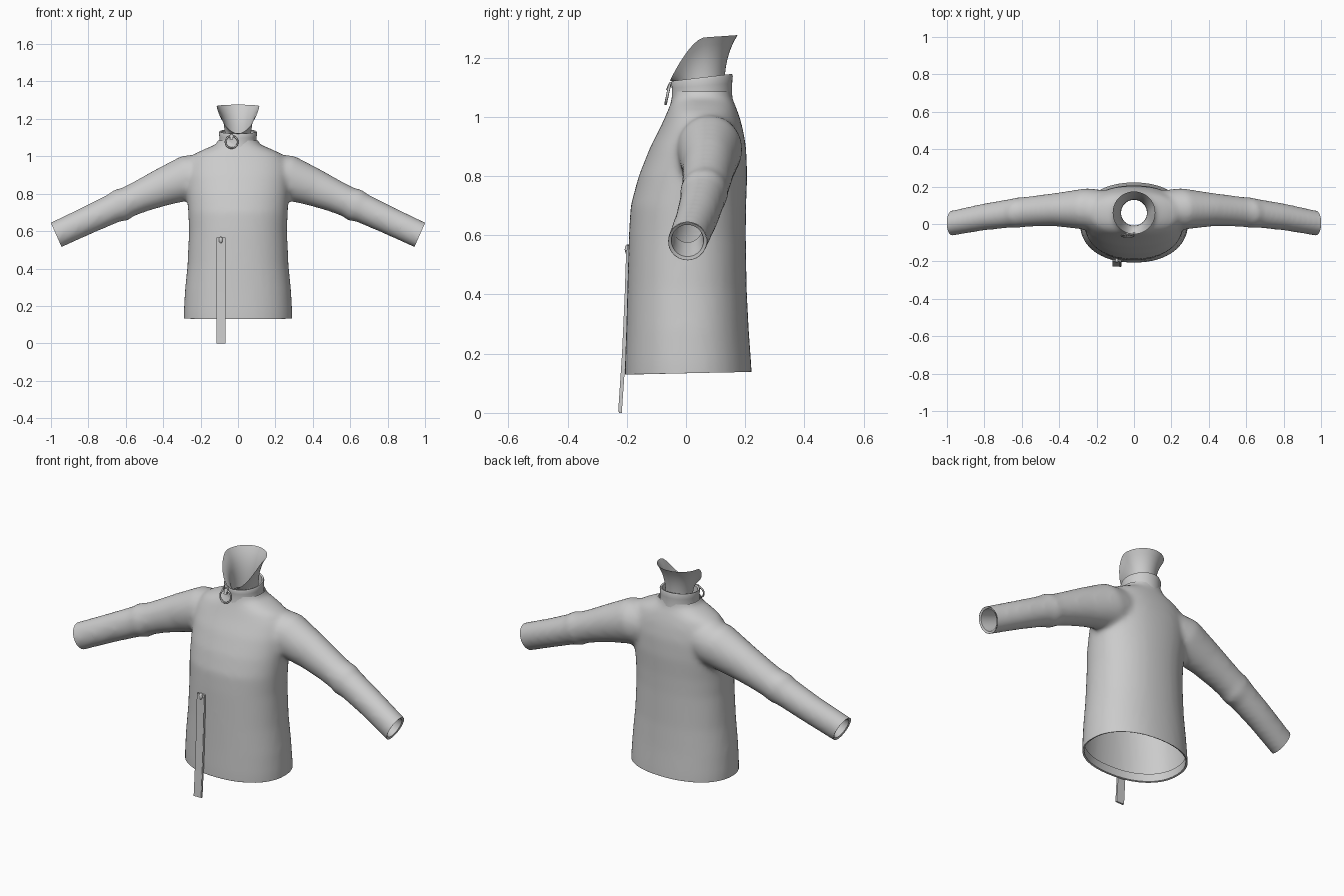
import bpy, bmesh
from math import sin, cos, pi, radians
from mathutils import Vector, Matrix

if "Cube" in bpy.data.objects:
    bpy.data.objects.remove(bpy.data.objects["Cube"])

GREY = (0.6, 0.6, 0.6, 1)
grey = bpy.data.materials.new("grey cloth")
grey.use_nodes = True
grey.diffuse_color = GREY
grey.node_tree.nodes["Principled BSDF"].inputs["Base Color"].default_value = GREY


def ellipse(center, u, v, n=40, power=2.0):
    """Ring of points round a centre, spanned by the half-axes u and v."""
    c, u, v = Vector(center), Vector(u), Vector(v)
    pts = []
    for i in range(n):
        a = 2 * pi * i / n
        x, y = cos(a), sin(a)
        k = (abs(x) ** power + abs(y) ** power) ** (-1 / power)
        pts.append(c + u * x * k + v * y * k)
    return pts


def loft(bm, rings, caps=False):
    loops = [[bm.verts.new(p) for p in ring] for ring in rings]
    n = len(loops[0])
    for a, b in zip(loops, loops[1:]):
        for i in range(n):
            j = (i + 1) % n
            bm.faces.new((a[i], a[j], b[j], b[i]))
    if caps:
        bm.faces.new(loops[0][::-1])
        bm.faces.new(loops[-1])


def finish(name, bm, angle=50, fix=True):
    if fix:
        bmesh.ops.recalc_face_normals(bm, faces=bm.faces)
    mesh = bpy.data.meshes.new(name)
    bm.to_mesh(mesh)
    bm.free()
    mesh.materials.append(grey)
    ob = bpy.data.objects.new(name, mesh)
    bpy.context.collection.objects.link(ob)
    bpy.ops.object.select_all(action="DESELECT")
    ob.select_set(True)
    bpy.context.view_layer.objects.active = ob
    bpy.ops.object.shade_smooth_by_angle(angle=radians(angle))
    return ob


# Torso: height, half width, front y, back y
torso = [(0.08, 0.29, -0.207, 0.225), (0.17, 0.29, -0.206, 0.22),
         (0.28, 0.284, -0.202, 0.212), (0.42, 0.27, -0.198, 0.205),
         (0.6, 0.262, -0.193, 0.202), (0.7, 0.266, -0.187, 0.203),
         (0.8, 0.272, -0.16, 0.207), (0.9, 0.275, -0.12, 0.203),
         (0.97, 0.262, -0.084, 0.19), (1.015, 0.23, -0.064, 0.176),
         (1.045, 0.165, -0.052, 0.164), (1.065, 0.112, -0.045, 0.155),
         (1.13, 0.095, -0.04, 0.15)]
# Sleeve: centre x, y, z, half height, half depth
sleeve = [(0.08, 0.08, 0.925, 0.10, 0.09), (0.25, 0.08, 0.89, 0.124, 0.112),
          (0.41, 0.077, 0.832, 0.101, 0.09), (0.52, 0.07, 0.786, 0.087, 0.083),
          (0.59, 0.064, 0.755, 0.082, 0.08), (0.625, 0.06, 0.74, 0.091, 0.082),
          (0.66, 0.057, 0.725, 0.08, 0.077), (0.8, 0.038, 0.66, 0.075, 0.072),
          (0.972, 0.005, 0.58, 0.073, 0.067), (1.05, -0.01, 0.545, 0.073, 0.067)]
ALONG = Vector((0.913, 0, -0.407))
ACROSS = Vector((0.407, 0, 0.913))


def flip(v, side):
    return Vector((v[0] * side, v[1], v[2]))


# Jacket body: solid torso and sleeves fused, softened, then cut open
bm = bmesh.new()
loft(bm, [ellipse((0, (f + b) / 2, z), (w, 0, 0), (0, (b - f) / 2, 0), power=2.2)
          for z, w, f, b in torso], caps=True)
for side in (-1, 1):
    loft(bm, [ellipse(flip((x, y, z), side), flip(ACROSS, side) * h, (0, d, 0), n=32)
              for x, y, z, h, d in sleeve], caps=True)
solid = finish("jacket_solid", bm)
remesh = solid.modifiers.new("fuse", "REMESH")
remesh.mode = "VOXEL"
remesh.voxel_size = 0.014
soft = solid.modifiers.new("soften", "SMOOTH")
soft.factor = 0.5
soft.iterations = 10
shape = solid.evaluated_get(bpy.context.evaluated_depsgraph_get())
bm = bmesh.new()
bm.from_mesh(shape.to_mesh())
shape.to_mesh_clear()
bpy.data.objects.remove(solid)

cuts = [((0, 0, 0.134), (0, 0.02, -1)), ((0, 0, 1.085), (0, 0, 1))]
cuts += [(flip((0.972, 0, 0.58), s), flip(ALONG, s)) for s in (-1, 1)]
for point, normal in cuts:
    bmesh.ops.bisect_plane(bm, geom=bm.verts[:] + bm.edges[:] + bm.faces[:],
                           plane_co=point, plane_no=normal, clear_outer=True)
finish("jacket_body", bm, 60)

# Folded cuff linings
for side, label in ((-1, "right"), (1, "left")):
    bm = bmesh.new()
    rings = []
    for back, scale in ((0, 1.0), (0.004, 0.84), (0.06, 0.76), (0.11, 0.76)):
        c = Vector((0.972, 0.005, 0.58)) - ALONG * back
        rings.append(ellipse(flip(c, side), flip(ACROSS, side) * 0.07 * scale,
                             (0, 0.065 * scale, 0), n=28))
    loft(bm, rings)
    finish(label + "_cuff_lining", bm, 40)

# Hem turned inside
bm = bmesh.new()
loft(bm, [ellipse((0, 0.008, z), (w, 0, 0), (0, d, 0.005), power=2.2)
          for z, w, d in ((0.134, 0.289, 0.214), (0.137, 0.28, 0.206), (0.18, 0.278, 0.204))])
finish("hem_fold", bm, 40)

# Stand collar with a turned-in rim, higher at the back
bm = bmesh.new()
loft(bm, [ellipse((0, 0.054, z), (r, 0, 0), (0, r + 0.002, tilt))
          for z, r, tilt in ((1.045, 0.104, 0), (1.07, 0.1, 0.004), (1.105, 0.1, 0.008),
                             (1.126, 0.102, 0.012), (1.133, 0.099, 0.012),
                             (1.13, 0.09, 0.012), (1.05, 0.085, 0.004))])
finish("collar", bm, 50)

# Flared neck funnel, cut low at the front
bm = bmesh.new()
rings = []
for step in range(9):
    t = step / 8
    ring = []
    for p in ellipse((0, 0.06, 0), (1, 0, 0), (0, 1, 0)):
        s = p.y - 0.06
        rim = 1.268 + 0.008 * s - 0.137 * max(0, -s) ** 1.6
        r = 0.069 + 0.045 * t ** 3
        ring.append((p.x * r, 0.06 + s * r, 1.06 + (rim - 1.06) * t))
    rings.append(ring)
loft(bm, rings)
finish("neck_funnel", bm, 60)


def strip(name, path, x, half_w, half_t):
    """Flat strip following (y, z) points down the front."""
    bm = bmesh.new()
    loft(bm, [[(x + a * half_w, y + b * half_t, z)
               for a, b in ((-1, -1), (1, -1), (1, 1), (-1, 1))] for y, z in path], caps=True)
    return finish(name, bm, 30)


# Hanging zip tape with teeth and slider
strip("zip_tape", [(-0.222, 0), (-0.208, 0.2), (-0.199, 0.4), (-0.194, 0.55), (-0.194, 0.565)],
      -0.092, 0.024, 0.005)
strip("zip_teeth", [(-0.226, 0.005), (-0.213, 0.2), (-0.204, 0.4), (-0.199, 0.55)],
      -0.073, 0.004, 0.003)
bm = bmesh.new()
bmesh.ops.create_uvsphere(bm, u_segments=16, v_segments=8, radius=1,
                          matrix=Matrix.Translation((-0.092, -0.196, 0.552))
                          @ Matrix.Diagonal((0.011, 0.011, 0.018, 1)))
finish("zip_stop", bm)

# Ring pull on the collar
bpy.ops.mesh.primitive_torus_add(major_radius=0.033, minor_radius=0.0045, major_segments=28,
                                 minor_segments=8, location=(-0.034, -0.062, 1.076),
                                 rotation=(radians(78), 0, 0))
ring = bpy.context.object
ring.name = "ring_pull"
ring.data.materials.append(grey)
bpy.ops.object.shade_smooth_by_angle(angle=radians(50))
strip("pull_tab", [(-0.062, 1.09), (-0.056, 1.105), (-0.05, 1.118)], -0.034, 0.008, 0.006)
